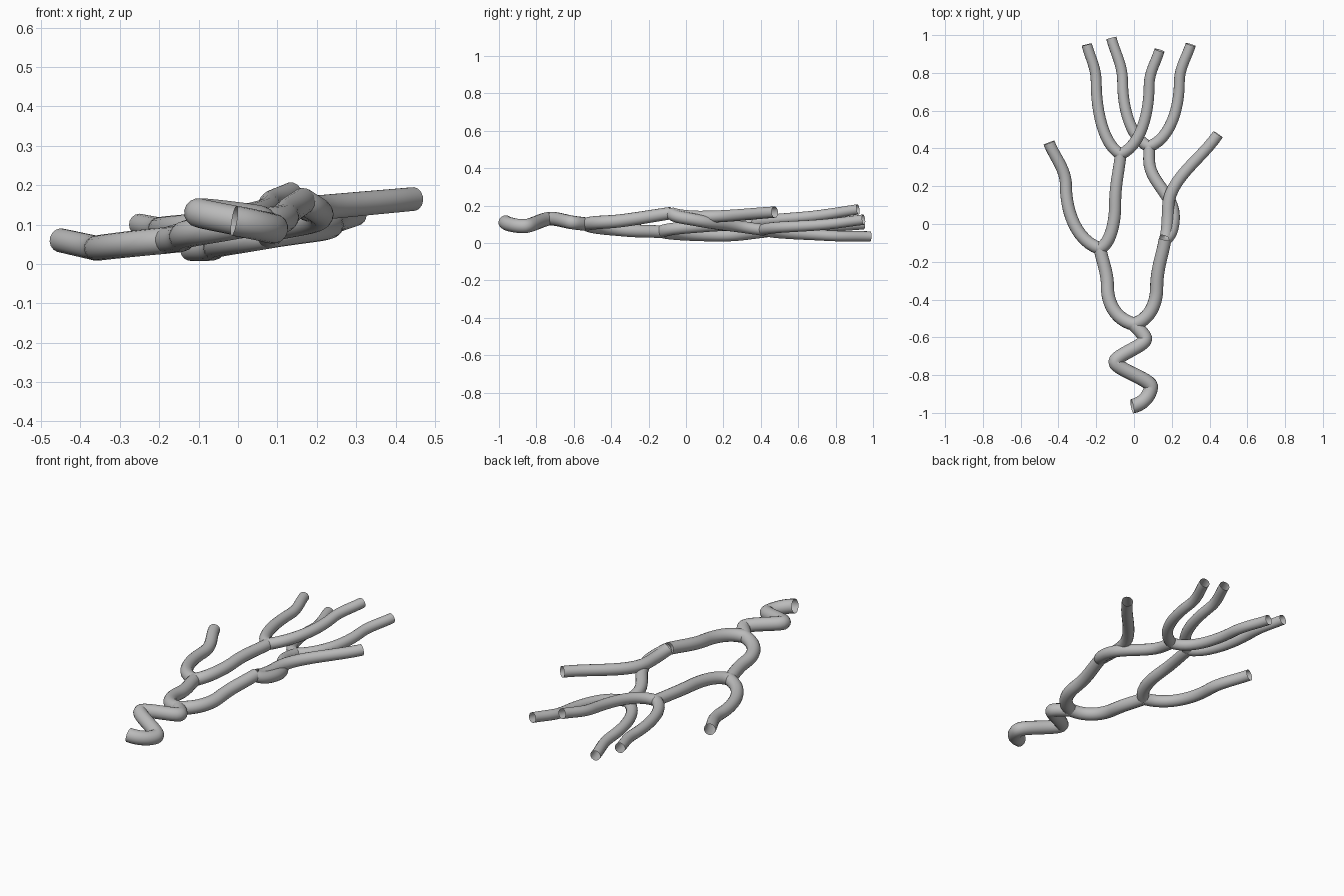
import bpy
from mathutils import Vector

cube = bpy.data.objects.get("Cube")
if cube:
    bpy.data.objects.remove(cube)

grey = bpy.data.materials.new("plain_grey")
grey.use_nodes = True
colour = (0.5, 0.5, 0.5, 1)
grey.diffuse_color = colour
grey.node_tree.nodes["Principled BSDF"].inputs["Base Color"].default_value = colour


def forward_handle(point, before, after, neighbour, turn):
    """Handle that runs straight forward through a bend, towards its neighbour."""
    slope = (after.z - before.z) / (after.y - before.y)
    reach = (neighbour.y - point.y) * turn
    return point + Vector((0, reach, reach * slope))


def tube(name, *places, turn=0.4):
    """Open-ended smooth tube: leaves sideways, runs forward through each bend."""
    points = [Vector(place) for place in places]
    curve = bpy.data.curves.new(name + "_path", "CURVE")
    curve.dimensions = "3D"
    curve.bevel_depth = 0.033
    curve.bevel_resolution = 6
    spline = curve.splines.new("BEZIER")
    spline.bezier_points.add(len(points) - 1)

    for index, (knot, point) in enumerate(zip(spline.bezier_points, points)):
        knot.handle_left_type = knot.handle_right_type = "FREE"
        knot.co = knot.handle_left = knot.handle_right = point
        # The whole network gets thinner from front to back
        knot.radius = 1 - point.y * 0.17
        if index == 0:
            step = points[1] - point
            knot.handle_right = point + Vector((step.x * 0.7, step.y * 0.12, step.z * 0.6))
        elif index == len(points) - 1:
            knot.handle_left = point.lerp(points[index - 1], 0.35)
        else:
            before, after = points[index - 1], points[index + 1]
            knot.handle_left = forward_handle(point, before, after, before, turn)
            knot.handle_right = forward_handle(point, before, after, after, turn)

    # Turn the bevelled path into a plain mesh
    helper = bpy.data.objects.new(name + "_helper", curve)
    bpy.context.collection.objects.link(helper)
    depsgraph = bpy.context.evaluated_depsgraph_get()
    mesh = bpy.data.meshes.new_from_object(helper.evaluated_get(depsgraph))
    bpy.data.objects.remove(helper)
    mesh.materials.clear()
    mesh.materials.append(grey)
    mesh.shade_smooth()
    bpy.context.collection.objects.link(bpy.data.objects.new(name, mesh))


# Forks where one tube divides into two
stem_fork = (0, -.53, .1)
right_fork = (-.18, -.13, .06)
left_fork = (.165, -.08, .16)
right_tip_fork = (-.07, .37, .1)
left_tip_fork = (.08, .41, .07)

# Zigzag stem
tube("stem", (-.01, -.965, .11), (.09, -.86, .09), (-.1, -.73, .13), (.06, -.61, .11), stem_fork,
     turn=0.28)

# Two main limbs
tube("right_limb", stem_fork, (-.14, -.34, .07), right_fork)
tube("left_limb", stem_fork, (.12, -.34, .12), left_fork)

# Branches of the right limb
tube("right_outer_branch", right_fork, (-.36, .2, .04), (-.45, .43, .06))
tube("right_inner_branch", right_fork, (-.1, .1, .09), right_tip_fork)

# Branches of the left limb
tube("left_outer_branch", left_fork, (.18, .08, .14), (.445, .475, .165))
tube("left_inner_branch", left_fork, (.21, .04, .125), (.08, .34, .08), left_tip_fork)

# Four long end branches, the inner two crossing over each other
tube("right_outer_tip", right_tip_fork, (-.2, .75, .09), (-.25, .95, .1))
tube("right_crossing_tip", right_tip_fork, (.08, .73, .15), (.135, .92, .18))
tube("left_outer_tip", left_tip_fork, (.24, .75, .1), (.3, .95, .125))
tube("left_crossing_tip", left_tip_fork, (-.06, .75, .04), (-.12, .985, .035))
